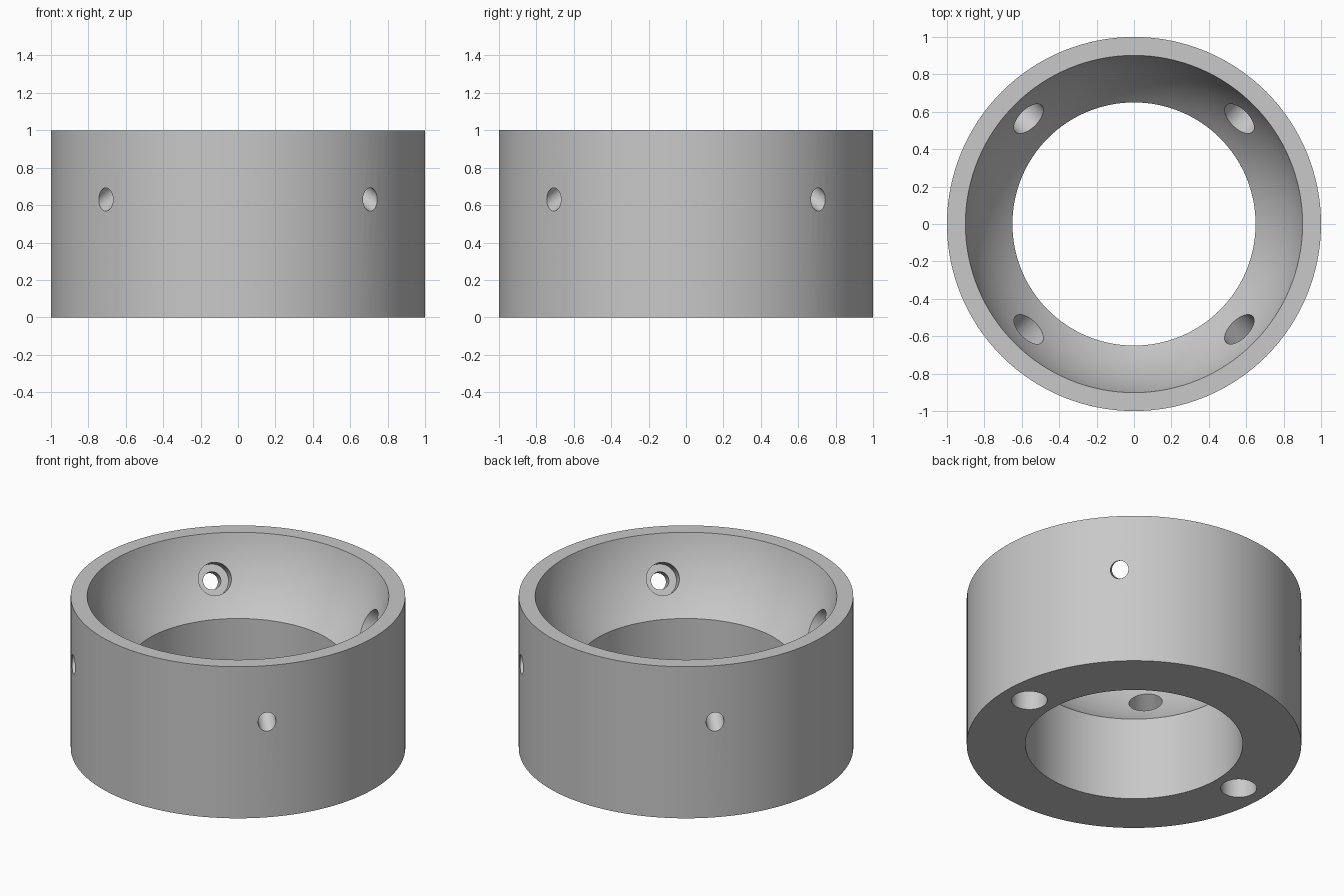
import bpy, bmesh, math
from mathutils import Vector

if "Cube" in bpy.data.objects:
    bpy.data.objects.remove(bpy.data.objects["Cube"])

BOWL_R, BOWL_Z = 0.925, 1.207      # spherical seat: radius and centre height
BORE_R, HEIGHT = 0.65, 1.0

grey = bpy.data.materials.new("plain_grey")
grey.use_nodes = True
colour = (0.58, 0.58, 0.58, 1)
grey.diffuse_color = colour
grey.node_tree.nodes["Principled BSDF"].inputs["Base Color"].default_value = colour


def lathe(name, profile, steps, closed=False):
    """Revolve (radius, height) points about z."""
    bm = bmesh.new()
    verts = [bm.verts.new((r, 0, z)) for r, z in profile]
    edges = [bm.edges.new(pair) for pair in zip(verts, verts[1:])]
    if closed:
        edges.append(bm.edges.new((verts[-1], verts[0])))
    bmesh.ops.spin(bm, geom=verts + edges, cent=(0, 0, 0), axis=(0, 0, 1),
                   angle=math.tau, steps=steps)
    bmesh.ops.remove_doubles(bm, verts=bm.verts, dist=1e-5)
    bmesh.ops.recalc_face_normals(bm, faces=bm.faces)
    mesh = bpy.data.meshes.new(name)
    bm.to_mesh(mesh)
    bm.free()
    mesh.materials.append(grey)
    obj = bpy.data.objects.new(name, mesh)
    bpy.context.collection.objects.link(obj)
    return obj


# Ring: outer wall, straight bore and a spherical seat curving up to the rim
low = math.asin(BORE_R / BOWL_R)
high = math.acos((BOWL_Z - HEIGHT) / BOWL_R)
seat = []
for i in range(17):
    a = low + (high - low) * i / 16
    seat.append((BOWL_R * math.sin(a), BOWL_Z - BOWL_R * math.cos(a)))
ring = lathe("bearing_ring", [(1, HEIGHT), (1, 0), (BORE_R, 0)] + seat, 128, closed=True)

cutters = []

# Four stepped holes, square to the seat, sloping down and outward
tilt = math.radians(30)
step = BOWL_R + 0.11
for k in range(4):
    turn = math.radians(45 + 90 * k)
    hole = lathe("stepped_hole_cutter",
                 [(0, 0.75), (0.1, 0.75), (0.1, step), (0.054, step), (0.054, 1.4), (0, 1.4)], 40)
    aim = Vector((math.cos(turn) * math.cos(tilt), math.sin(turn) * math.cos(tilt),
                  -math.sin(tilt)))
    hole.rotation_mode = 'QUATERNION'
    hole.rotation_quaternion = aim.to_track_quat('Z', 'Y')
    hole.location.z = BOWL_Z
    cutters.append(hole)

# Two blind mounting holes in the underside
for side in (-1, 1):
    hole = lathe("mounting_hole_cutter", [(0, -0.1), (0.108, -0.1), (0.108, 0.35), (0, 0.35)], 40)
    hole.location.x = 0.817 * side
    cutters.append(hole)

# Cut the holes and smooth the curved surfaces
bpy.ops.object.select_all(action='DESELECT')
bpy.context.view_layer.objects.active = ring
ring.select_set(True)
for cutter in cutters:
    cutter.hide_render = True
    mod = ring.modifiers.new("hole", 'BOOLEAN')
    mod.operation = 'DIFFERENCE'
    mod.solver = 'EXACT'
    mod.object = cutter
    bpy.ops.object.modifier_apply(modifier=mod.name)
for cutter in cutters:
    bpy.data.objects.remove(cutter)
bpy.ops.object.shade_smooth_by_angle(angle=math.radians(30))
